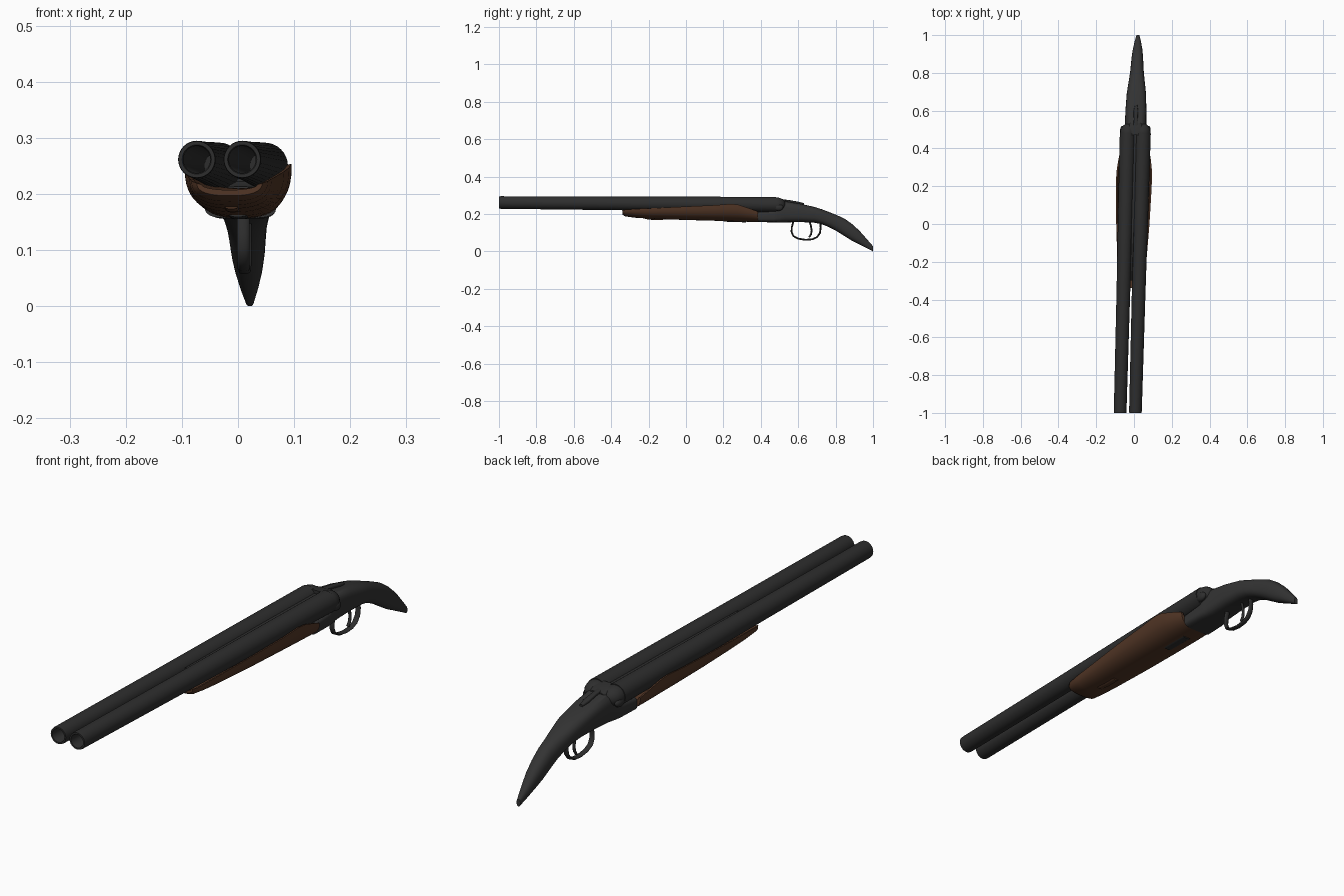
import bpy, bmesh, math

if "Cube" in bpy.data.objects:
    bpy.data.objects.remove(bpy.data.objects["Cube"])


def material(name, rgb):
    m = bpy.data.materials.new(name)
    m.diffuse_color = (*rgb, 1)
    m.use_nodes = True
    m.node_tree.nodes["Principled BSDF"].inputs["Base Color"].default_value = m.diffuse_color
    return m


GUNMETAL = material("dark gunmetal", (0.027, 0.027, 0.027))
STOCK = material("charcoal stock", (0.033, 0.033, 0.033))
WOOD = material("brown wood", (0.085, 0.037, 0.019))


def loft(name, rings, mat, angle=35):
    """Skin closed rings of equal length, cap both ends, and yaw slightly."""
    bm = bmesh.new()
    loops = [[bm.verts.new((x - 0.006 + 0.027 * y, y, z)) for x, y, z in r] for r in rings]
    n = len(loops[0])
    for a, b in zip(loops, loops[1:]):
        for i in range(n):
            j = (i + 1) % n
            bm.faces.new((a[i], a[j], b[j], b[i]))
    bm.faces.new(loops[0][::-1])
    bm.faces.new(loops[-1])
    bmesh.ops.recalc_face_normals(bm, faces=bm.faces)
    me = bpy.data.meshes.new(name)
    bm.to_mesh(me)
    bm.free()
    me.materials.append(mat)
    ob = bpy.data.objects.new(name, me)
    bpy.context.collection.objects.link(ob)
    bpy.ops.object.select_all(action='DESELECT')
    ob.select_set(True)
    bpy.context.view_layer.objects.active = ob
    bpy.ops.object.shade_smooth_by_angle(angle=math.radians(angle))
    return ob


def spow(v, e):
    return math.copysign(abs(v) ** e, v)


def oval(cx, y, cz, rx, rz, n=32, e=1.0):
    """Super-ellipse ring across the gun; e < 1 makes it boxier."""
    ang = [2 * math.pi * i / n for i in range(n)]
    return [(cx + rx * spow(math.cos(a), e), y, cz + rz * spow(math.sin(a), e)) for a in ang]


def strip(name, path, half_w, half_t, mat, n=10):
    """Rounded strip swept along a path of (y, z) points."""
    rings = []
    for i, (y, z) in enumerate(path):
        p, q = path[max(i - 1, 0)], path[min(i + 1, len(path) - 1)]
        d = math.hypot(q[0] - p[0], q[1] - p[1])
        ny, nz = -(q[1] - p[1]) / d, (q[0] - p[0]) / d
        ring = []
        for k in range(n):
            a = 2 * math.pi * k / n
            t = half_t * math.sin(a)
            ring.append((half_w * math.cos(a), y + ny * t, z + nz * t))
        rings.append(ring)
    return loft(name, rings, mat, 60)


def ball(name, cx, cy, cz, rx, ry, rz, mat):
    rings = []
    for i in range(13):
        a = math.pi * (0.02 + 0.96 * i / 12)
        s = math.sin(a)
        rings.append(oval(cx, cy - ry * math.cos(a), cz, rx * s, rz * s, 24))
    return loft(name, rings, mat, 60)


# Hollow tapering barrels, rounded breech ends and side knobs
def axis_z(y):
    return 0.2615 - 0.0115 * (y + 1) / 1.48


profile = [(0.024, 0.40), (0.024, -0.995), (0.026, -1.0), (0.0325, -1.0), (0.0335, -0.99),
           (0.036, -0.4), (0.040, 0.2), (0.0415, 0.48)]
for side, label in ((-1, "left"), (1, "right")):
    loft(label + "_barrel", [oval(side * 0.0405, y, axis_z(y), r, r) for r, y in profile], GUNMETAL)
    ball(label + "_breech_ball", side * 0.04, 0.482, 0.25, 0.040, 0.05, 0.039, GUNMETAL)
    ball(label + "_side_knob", side * 0.068, 0.495, 0.235, 0.013, 0.025, 0.018, GUNMETAL)

# Filler rib between the barrels
loft("barrel_rib", [oval(0, y, 0.256, w, 0.018, 16, 0.5)
                    for y, w in ((-0.30, 0.005), (0.1, 0.010), (0.485, 0.016))], GUNMETAL)
# Breech bridge between the two balls
loft("breech_bridge", [oval(0, y, 0.25, w, h, 24, 0.5)
                       for y, w, h in ((0.47, 0.05, 0.036), (0.51, 0.046, 0.032), (0.535, 0.03, 0.022))], GUNMETAL)

# Receiver and curved grip: y, bottom, top, half width, squareness
sections = [(0.385, 0.157, 0.213, 0.064, 0.5), (0.47, 0.155, 0.222, 0.062, 0.5),
            (0.50, 0.155, 0.245, 0.060, 0.5), (0.53, 0.155, 0.268, 0.057, 0.55),
            (0.61, 0.157, 0.255, 0.055, 0.6), (0.69, 0.153, 0.237, 0.051, 0.7),
            (0.73, 0.144, 0.224, 0.046, 0.75), (0.766, 0.129, 0.210, 0.041, 0.8),
            (0.806, 0.108, 0.194, 0.036, 0.85), (0.846, 0.083, 0.176, 0.033, 0.85),
            (0.886, 0.058, 0.148, 0.030, 0.85), (0.926, 0.038, 0.112, 0.025, 0.85),
            (0.965, 0.018, 0.068, 0.017, 0.85), (1.0, 0.0, 0.028, 0.008, 0.8)]
loft("receiver_and_grip", [oval(0, y, (b + t) / 2, w, (t - b) / 2, 32, e)
                           for y, b, t, w, e in sections], STOCK, 40)

# Opening lever on top of the receiver
loft("top_lever", [oval(0, y, z, w, 0.007, 16, 0.6)
                   for y, z, w in ((0.51, 0.272, 0.012), (0.55, 0.268, 0.010),
                                   (0.60, 0.259, 0.012), (0.63, 0.251, 0.006))], GUNMETAL)


# Wooden fore-end: trough section with a bowed underside
def trough(y, b, t, w, n=24):
    ring = []
    for i in range(n + 1):
        a = math.pi * (1 + i / n)
        ring.append((w * spow(math.cos(a), 0.8), y, t + (t - b) * spow(math.sin(a), 0.8)))
    for i in range(n + 1):
        a = math.pi * (2 - i / n)
        ring.append(((w - 0.008) * math.cos(a), y, t - 0.002 + 0.45 * (t - b) * math.sin(a)))
    return ring


fore = [(-0.34, 0.197, 0.219, 0.058), (-0.325, 0.187, 0.223, 0.068), (-0.27, 0.180, 0.227, 0.073),
        (-0.18, 0.174, 0.231, 0.078), (0.0, 0.168, 0.240, 0.088), (0.15, 0.164, 0.247, 0.093),
        (0.24, 0.161, 0.254, 0.095), (0.28, 0.160, 0.250, 0.094), (0.34, 0.158, 0.230, 0.086),
        (0.385, 0.157, 0.213, 0.078)]
loft("fore_end", [trough(*s) for s in fore], WOOD, 40)

# Latch ridge and plate on the underside
strip("fore_end_latch", [(-0.22, 0.177), (-0.18, 0.172), (-0.12, 0.171)], 0.012, 0.004, WOOD)
strip("underside_plate", [(0.20, 0.162), (0.26, 0.160), (0.32, 0.158)], 0.016, 0.003, GUNMETAL)

# Trigger guard loop and two triggers
strip("trigger_guard", [(0.575, 0.165), (0.566, 0.13), (0.564, 0.105), (0.574, 0.082), (0.60, 0.068),
                        (0.64, 0.062), (0.675, 0.065), (0.70, 0.076), (0.716, 0.098),
                        (0.72, 0.125), (0.718, 0.16)], 0.011, 0.005, GUNMETAL)
strip("trigger", [(0.66, 0.165), (0.668, 0.135), (0.672, 0.11), (0.668, 0.09), (0.658, 0.076)],
      0.006, 0.005, GUNMETAL)
